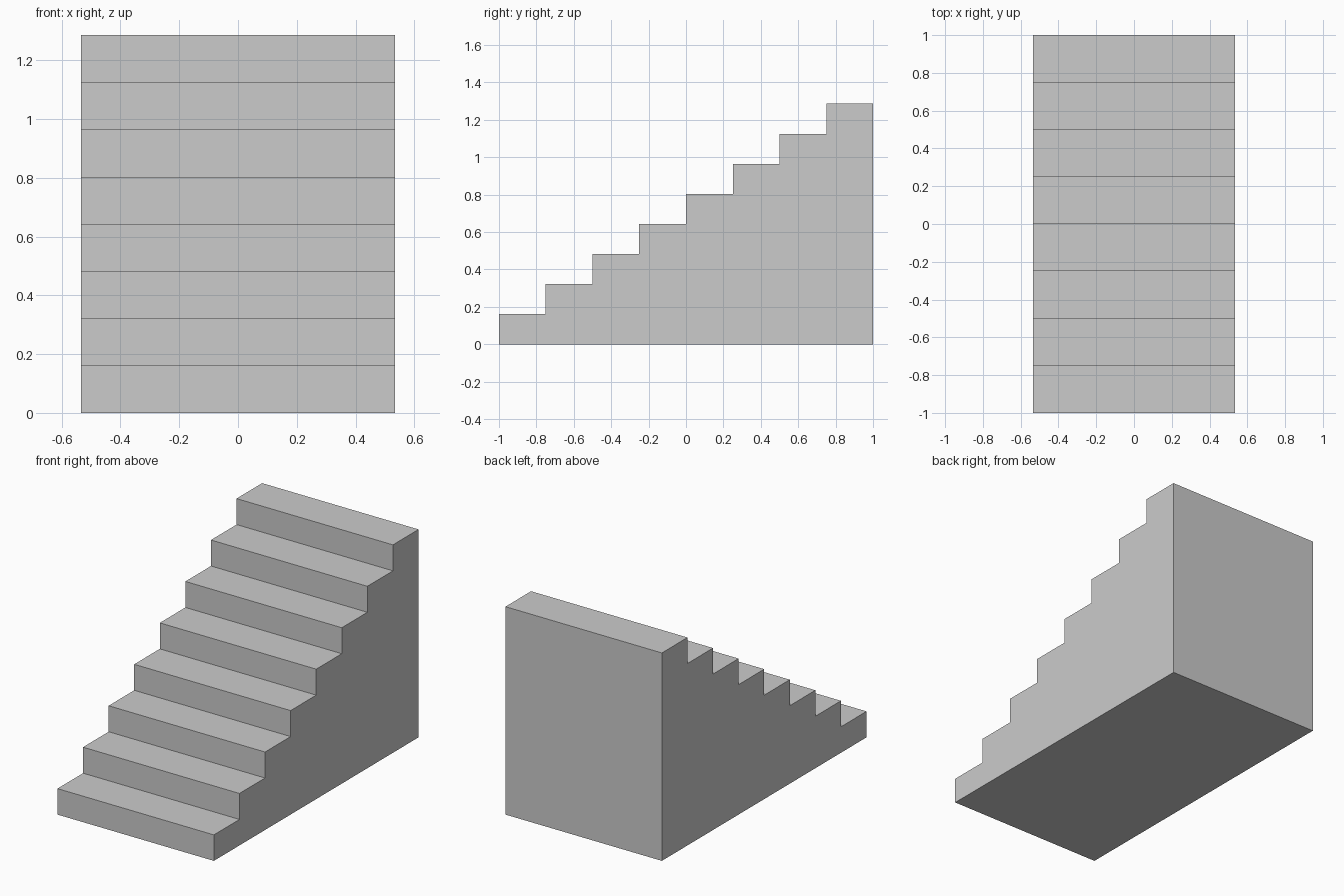
import bpy
import bmesh

if "Cube" in bpy.data.objects:
    bpy.data.objects.remove(bpy.data.objects["Cube"])

STEPS = 8
WIDTH = 1.07
DEPTH = 2.0
HEIGHT = 1.286
RUN, RISE = DEPTH / STEPS, HEIGHT / STEPS

# Side profile: stepped outline, then down the back to the floor
profile = [(-DEPTH / 2, 0.0)]
for i in range(STEPS):
    y, z = -DEPTH / 2 + i * RUN, (i + 1) * RISE
    profile += [(y, z), (y + RUN, z)]
profile.append((DEPTH / 2, 0.0))

# Solid staircase: profile extruded across the width
bm = bmesh.new()
side = bm.faces.new([bm.verts.new((-WIDTH / 2, y, z)) for y, z in profile])
extruded = bmesh.ops.extrude_face_region(bm, geom=[side], use_keep_orig=True)
moved = [v for v in extruded["geom"] if isinstance(v, bmesh.types.BMVert)]
bmesh.ops.translate(bm, vec=(WIDTH, 0, 0), verts=moved)
bmesh.ops.recalc_face_normals(bm, faces=bm.faces)

mesh = bpy.data.meshes.new("staircase")
bm.to_mesh(mesh)
bm.free()
staircase = bpy.data.objects.new("staircase", mesh)
bpy.context.collection.objects.link(staircase)
